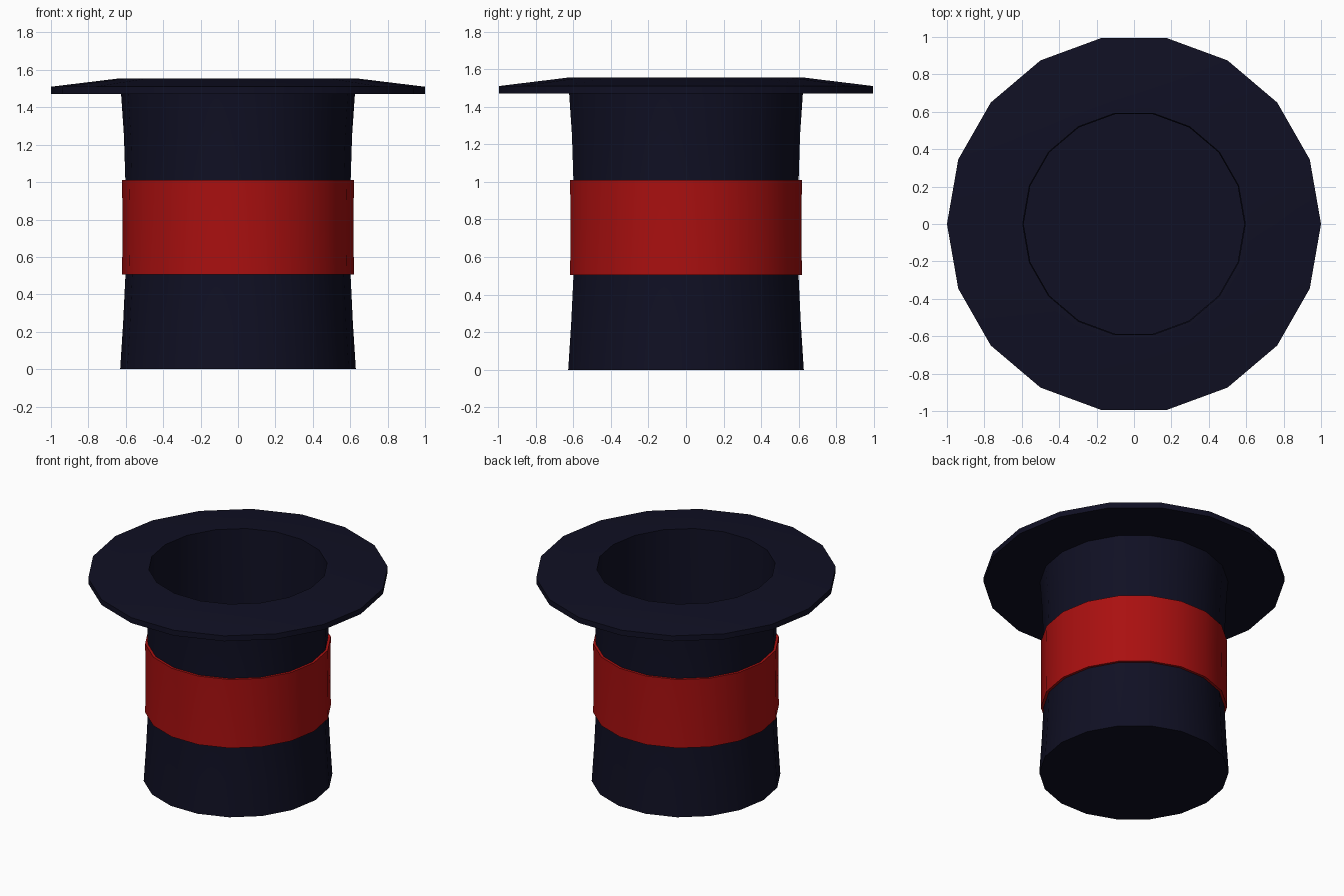
import bpy, bmesh, math

if "Cube" in bpy.data.objects:
    bpy.data.objects.remove(bpy.data.objects["Cube"])

SIDES = 18
Y_SCALE = 1.01  # polygon is stretched slightly to fill the depth


def material(name, rgb):
    m = bpy.data.materials.new(name)
    m.diffuse_color = (*rgb, 1)
    m.use_nodes = True
    m.node_tree.nodes["Principled BSDF"].inputs["Base Color"].default_value = m.diffuse_color
    return m


def lathe(name, profile, mat, closed=False):
    """Spin an (r, z) profile round z; r = 0 becomes a pole."""
    bm = bmesh.new()
    rings = []
    for r, z in profile:
        if r == 0:
            rings.append([bm.verts.new((0, 0, z))] * SIDES)
        else:
            rings.append([bm.verts.new((r * math.cos(math.tau * i / SIDES),
                                        r * math.sin(math.tau * i / SIDES) * Y_SCALE, z))
                          for i in range(SIDES)])
    pairs = list(zip(rings, rings[1:]))
    if closed:
        pairs.append((rings[-1], rings[0]))
    for a, b in pairs:
        for i in range(SIDES):
            j = (i + 1) % SIDES
            bm.faces.new(list(dict.fromkeys((a[i], a[j], b[j], b[i]))))
    bmesh.ops.recalc_face_normals(bm, faces=bm.faces)
    mesh = bpy.data.meshes.new(name)
    bm.to_mesh(mesh)
    bm.free()
    mesh.materials.append(mat)
    ob = bpy.data.objects.new(name, mesh)
    bpy.context.collection.objects.link(ob)
    bpy.ops.object.select_all(action='DESELECT')
    ob.select_set(True)
    bpy.context.view_layer.objects.active = ob
    bpy.ops.object.shade_smooth_by_angle(angle=math.radians(30))
    return ob


navy = material("navy felt", (0.005, 0.005, 0.017))
red = material("red ribbon", (0.40, 0.005, 0.005))

# Upturned hat: flared crown, sloping brim and deep hollow
lathe("hat_body", [
    (0, 0), (0.63, 0), (0.614, 0.25), (0.602, 0.5), (0.599, 0.75), (0.602, 1.0),
    (0.61, 1.25), (0.625, 1.47),                  # outer crown
    (1.0, 1.47), (1.0, 1.51), (0.63, 1.555),      # brim
    (0.595, 1.555), (0.59, 0.75), (0.595, 0.02), (0, 0.02),  # hollow
], navy)

# Ribbon round the crown
lathe("hat_band", [(0.596, 0.505), (0.62, 0.505), (0.617, 0.757),
                   (0.62, 1.01), (0.596, 1.01)], red, closed=True)
